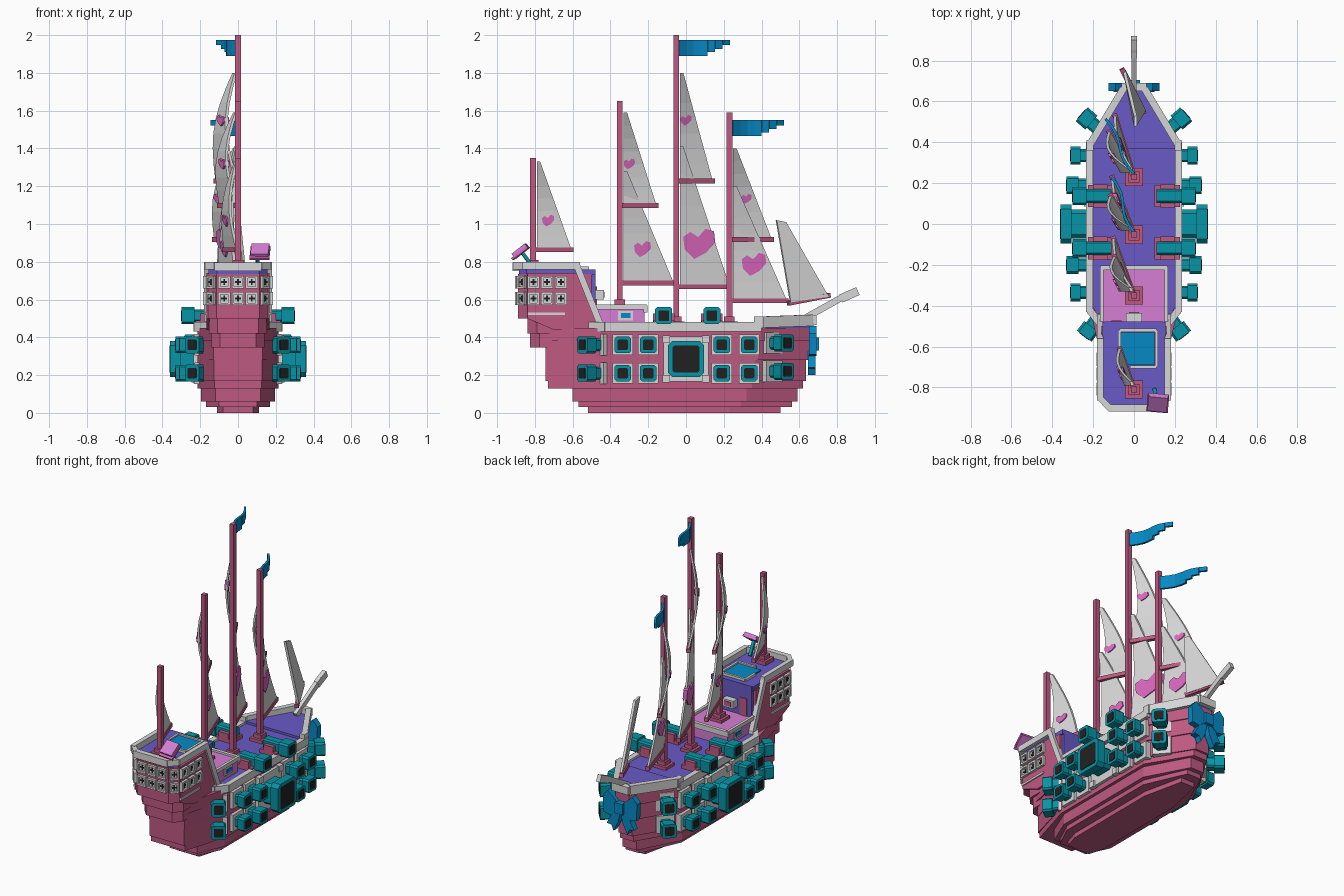
import bpy, bmesh
from math import sin, cos, pi
from mathutils import Vector as V

if "Cube" in bpy.data.objects:
    bpy.data.objects.remove(bpy.data.objects["Cube"])


def material(name, hexa):
    lin = [(int(hexa[i:i + 2], 16) / 255) ** 2.2 for i in (0, 2, 4)] + [1]
    m = bpy.data.materials.new(name)
    m.use_nodes = True
    m.diffuse_color = lin
    m.node_tree.nodes["Principled BSDF"].inputs["Base Color"].default_value = lin
    return m


ROSE = material("rose wood", "BD5A80")
WHITE = material("pale trim", "D6D6D6")
PURPLE = material("purple deck", "685AC5")
TEAL = material("teal metal", "0F93A4")
DARK = material("dark opening", "262626")
BLUE = material("blue cloth", "0E88C4")
PINK = material("pink deck", "D57DD3")
HEART = material("heart pink", "D866BC")


def finish(name, bm, mat):
    bmesh.ops.recalc_face_normals(bm, faces=bm.faces)
    me = bpy.data.meshes.new(name)
    bm.to_mesh(me)
    bm.free()
    me.materials.append(mat)
    ob = bpy.data.objects.new(name, me)
    bpy.context.collection.objects.link(ob)


def solid(name, pts, vec, mat):
    """Polygon extruded along a vector."""
    bm = bmesh.new()
    a = [bm.verts.new(p) for p in pts]
    b = [bm.verts.new(V(p) + V(vec)) for p in pts]
    n = len(a)
    bm.faces.new(a)
    bm.faces.new(b)
    for i in range(n):
        bm.faces.new((a[i], a[(i + 1) % n], b[(i + 1) % n], b[i]))
    finish(name, bm, mat)


def prism(name, half, z0, z1, mat):
    """Mirrored half outline (x, y) raised from z0 to z1."""
    pts = [(x, y, z0) for x, y in half] + [(-x, y, z0) for x, y in reversed(half)]
    solid(name, pts, (0, 0, z1 - z0), mat)


def bar(name, p, q, w, h, mat, cut=0):
    """Beam between two points, w across and h tall, corners optionally cut."""
    p, q = V(p), V(q)
    d = (q - p).normalized()
    s = d.cross(V((0, 0, 1)))
    s = s.normalized() if s.length > .01 else V((1, 0, 0))
    u = s.cross(d)
    w, h = w / 2, h / 2
    pts = []
    for a, b in ((1, 1), (-1, 1), (-1, -1), (1, -1)):
        if cut:
            pair = [(a * w, b * (h - cut)), (a * (w - cut), b * h)]
            pts += pair if a == b else pair[::-1]
        else:
            pts.append((a * w, b * h))
    solid(name, [p + s * a + u * b for a, b in pts], q - p, mat)


def box(name, x, y, z, mat):
    cx, cz = sum(x) / 2, sum(z) / 2
    bar(name, (cx, y[0], cz), (cx, y[1], cz), x[1] - x[0], z[1] - z[0], mat)


# Hull: stacked stepped layers
def outline(w, stern_w, ys, yb):
    return [(stern_w, ys), (w, max(ys + .1, -.42)), (w, yb - .27), (.05, yb)]


for z0, z1, w, sw, ys, yb in [(0, .03, .11, .08, -.52, .50), (.03, .06, .17, .1, -.57, .56),
                              (.06, .13, .195, .12, -.6, .59), (.13, .17, .215, .125, -.73, .62),
                              (.17, .28, .215, .127, -.745, .635), (.28, .38, .215, .13, -.745, .65),
                              (.38, .45, .215, .14, -.745, .665)]:
    prism("hull_layer", outline(w, sw, ys, yb), z0, z1, ROSE)
prism("main_deck", outline(.205, .15, -.5, .66), .44, .465, PURPLE)
prism("bow_deck", [(.205, .37), (.205, .39), (.045, .66)], .46, .48, PURPLE)

# Stern castle
for z0, z1, w, y in [(.345, .42, .14, -.825), (.42, .5, .153, -.84), (.5, .735, .16, -.89)]:
    prism("castle_layer", [(w, -.5), (w, y + .05), (w - .045, y)], z0, z1, ROSE)
prism("castle_deck", [(.155, -.48), (.155, -.845), (.112, -.885)], .73, .76, PURPLE)
box("castle_front_wall", (-.145, .145), (-.5, -.478), (.46, .76), PURPLE)
box("front_window_box", (-.04, .04), (-.48, -.435), (.6, .65), WHITE)
box("front_window_pane", (-.025, .025), (-.436, -.431), (.61, .64), ROSE)
box("cabin_door", (-.11, -.06), (-.479, -.472), (.55, .67), ROSE)
bar("stern_rail", (-.125, -.9, .775), (.125, -.9, .775), .035, .045, WHITE)

# Blue hatch with a pale frame
box("hatch", (-.065, .1), (-.69, -.53), (.755, .768), BLUE)
for a, b in [((-.02, -.7), (.11, -.7)), ((.11, -.7), (.11, -.52)),
             ((.11, -.52), (-.07, -.52)), ((-.07, -.52), (-.07, -.62))]:
    bar("hatch_frame", (*a, .765), (*b, .765), .015, .022, WHITE)

# Middle cabin
box("middle_cabin", (-.15, .15), (-.48, -.22), (.46, .555), PINK)
bar("cabin_front_trim", (-.165, -.215, .55), (.165, -.215, .55), .022, .035, WHITE)
bar("bow_rail", (-.06, .67, .49), (.06, .67, .49), .04, .05, WHITE)


# Cannons: narrow barrel, wide muzzle with cut corners
def cannon(base, angle, size, length, bore, neck, frame=True):
    d = V((cos(angle), sin(angle), 0))
    b = V(base)
    e = b + d * length
    m = b + d * length * neck
    if frame:
        bar("port_frame", b - d * .02, b + d * .02, size * 1.26, size * 1.26, WHITE)
    bar("cannon_barrel", b - d * .01, m, size * .74, size * .74, TEAL, size * .1)
    bar("cannon_muzzle", m, e, size, size, TEAL, size * .12)
    bar("cannon_bore", e, e + d * .003, size * bore, size * bore, DARK, size * .06)


for s in (-1, 1):
    def ang(a):
        return a if s > 0 else pi - a
    for z in (.21, .36):
        for y, n in [(-.335, .095), (-.2, .115), (.19, .115), (.335, .095)]:
            cannon((s * .215, y, z), ang(0), .087, n, .63, .5)
        cannon((s * .162, .455, z + .01), ang(.72), .09, .125, .63, .5)
        cannon((s * .172, -.455, z), ang(-.92), .09, .118, .63, .5)
    cannon((s * .215, 0, .285), ang(0), .19, .145, .76, .62)
    for dy in (-.105, .105):
        for z in (.18, .39):
            bar("big_port_corner", (s * .21, dy, z), (s * .245, dy, z), .04, .04, WHITE)
    # Deck guns on carriages
    for y in (-.118, .137):
        box("gun_carriage", sorted((s * .1, s * .225)), (y - .055, y + .055), (.46, .49), ROSE)
        for e in (-.045, .045):
            box("carriage_cheek", sorted((s * .13, s * .2)), (y + e - .012, y + e + .012), (.48, .525), ROSE)
        cannon((s * .12, y, .515), ang(0), .09, .18, .63, .62, False)

    # Rails
    bar("side_rail", (s * .218, -.43, .455), (s * .218, .4, .455), .035, .05, WHITE)
    bar("quarter_rail", (s * .15, -.51, .455), (s * .218, -.42, .455), .035, .05, WHITE)
    bar("bow_side_rail", (s * .215, .39, .48), (s * .05, .665, .49), .035, .06, WHITE)
    bar("bow_rail_end", (s * .215, .36, .48), (s * .215, .41, .48), .035, .06, WHITE)
    bar("cabin_side_trim", (s * .158, -.48, .56), (s * .158, -.21, .56), .018, .025, WHITE)
    box("cabin_window_frame", sorted((s * .15, s * .157)), (-.36, -.28), (.49, .54), WHITE)
    box("cabin_window", sorted((s * .157, s * .161)), (-.345, -.295), (.502, .528), BLUE)

    # Castle sides, sloped front edge, rails
    wall = [(s * .15, y, z) for y, z in
            [(-.84, .5), (-.84, .74), (-.58, .74), (-.46, .47), (-.5, .44), (-.7, .44)]]
    solid("castle_side_wall", wall, (s * .018, 0, 0), ROSE)
    bar("castle_side_rail", (s * .165, -.56, .78), (s * .165, -.865, .78), .03, .04, WHITE)
    bar("castle_corner_rail", (s * .168, -.85, .778), (s * .115, -.905, .778), .03, .04, WHITE)
    bar("castle_slope_rail", (s * .165, -.58, .785), (s * .165, -.455, .47), .03, .035, WHITE)
    bar("castle_step", (s * .165, -.5, .46), (s * .165, -.44, .46), .03, .05, WHITE)
    bar("side_molding", (s * .168, -.84, .525), (s * .168, -.64, .525), .014, .014, WHITE)


# Castle windows: raised frame and a dark cross-shaped opening
def window(center, normal, width):
    c, n = V(center), V(normal).normalized()
    t = n.cross(V((0, 0, 1)))
    up = V((0, 0, 1))
    bar("window_pane", c, c + n * .006, width, .062, WHITE)
    for k in (-1, 1):
        post, sill = c + t * k * (width / 2 - .004), c + up * k * .028
        bar("window_post", post, post + n * .018, .012, .066, WHITE)
        bar("window_sill", sill, sill + n * .018, width, .012, WHITE)
    bar("window_cross", c, c + n * .009, .032, .01, DARK)
    bar("window_cross", c, c + n * .009, .01, .032, DARK)


for z in (.605, .692):
    for x in (-.073, 0, .073):
        window((x, -.888, z), (0, -1, 0), .06)
    for s in (-1, 1):
        window((s * .138, -.865, z), (s, -.95, 0), .05)
        for y in (-.808, -.735, -.662):
            window((s * .166, y, z), (s, 0, 0), .06)

# Tilted pink lookout board on a teal stem
bar("board_stem", (.1, -.81, .77), (.11, -.875, .86), .018, .018, TEAL)
bar("board", (.113, -.91, .83), (.12, -.84, .885), .095, .03, PINK)
bar("board_rim", (.113, -.918, .815), (.12, -.835, .878), .105, .012, HEART)

# Masts
for y, z0, top in [(-.81, .76, 1.35), (-.35, .55, 1.65), (-.052, .46, 2), (.23, .46, 1.59)]:
    bar("mast", (0, y, z0), (0, y, top), .03, .03, ROSE)
    box("mast_base", (-.045, .045), (y - .045, y + .045), (z0, z0 + .025), ROSE)
    box("mast_collar", (-.028, .028), (y - .028, y + .028), (z0, z0 + .05), ROSE)


# Sails: swung to one side, bellied, each with boom and heart
def sail(y0, foot, z0, z1, swing, belly, heart):
    def at(y, z):
        return V((-swing * (y - y0) - belly * sin(pi * (z - z0) / (z1 - z0)), y, z))
    bm = bmesh.new()
    rows, cols = 7, 3
    sides = []
    for dx in (-.007, .007):
        g = []
        for r in range(rows + 1):
            t = r / rows
            w = foot * (1 - t) + .018 * t
            g.append([bm.verts.new(at(y0 + .02 + w * c / cols, z0 + (z1 - z0) * t) + V((dx, 0, 0)))
                      for c in range(cols + 1)])
        for r in range(rows):
            for c in range(cols):
                bm.faces.new((g[r][c], g[r][c + 1], g[r + 1][c + 1], g[r + 1][c]))
        sides.append(g)
    rims = [g[0] + [r[-1] for r in g[1:]] + g[-1][-2::-1] + [r[0] for r in g[-2:0:-1]] for g in sides]
    n = len(rims[0])
    for i in range(n):
        j = (i + 1) % n
        bm.faces.new((rims[0][i], rims[0][j], rims[1][j], rims[1][i]))
    finish("sail", bm, WHITE)
    end = at(y0 + foot + .03, z0) - V((0, 0, .012))
    bar("sail_boom", (0, y0, z0 - .012), end, .025, .025, ROSE)
    # Flat tilted heart lying along the sail
    hy, hz, size = heart
    mid = at(hy, hz) - V((.015, 0, 0))
    along = (at(hy + .02, hz) - at(hy - .02, hz)) * 25
    rise = (at(hy, hz + .02) - at(hy, hz - .02)) * 25
    shape = [(-.15, -.5), (.22, -.3), (.5, .02), (.46, .36), (.2, .44),
             (-.03, .18), (-.28, .34), (-.5, .18), (-.45, -.2)]
    solid("sail_heart", [mid + (along * a + rise * b) * size for a, b in shape], (.03, 0, 0), HEART)


for args in [(-.81, .18, .875, 1.33, .35, .035, (-.73, 1.02, .065)),
             (-.35, .26, .7, 1.28, .36, .025, (-.23, .87, .09)),
             (-.35, .17, 1.11, 1.59, .5, .05, (-.3, 1.32, .06)),
             (-.052, .26, .68, 1.41, .38, .025, (.07, .9, .17)),
             (-.052, .17, 1.24, 1.8, .6, .05, (0, 1.55, .06)),
             (.23, .28, .605, 1.2, .31, .025, (.36, .79, .13)),
             (.23, .2, .93, 1.4, .55, .05, (.32, 1.135, .055))]:
    sail(*args)

# Jib and bowsprit
solid("jib", [(.0, .475, 1.02), (0, .525, 1.01), (-.055, .75, .615), (.045, .55, .585)],
      (.014, .006, 0), WHITE)
bar("jib_boom", (.05, .54, .58), (-.06, .76, .623), .025, .025, ROSE)
bar("bowsprit", (0, .6, .485), (0, .86, .63), .025, .035, WHITE)
bar("bowsprit_tip", (0, .82, .605), (0, .91, .645), .028, .045, WHITE)

# Stepped wavy pennants
for y0, top, swing in [(-.04, 1.975, .11), (.245, 1.55, .14)]:
    prev = V((0, y0, 0))
    for i, h in enumerate([.085, .085, .085, .085, .065, .048, .028]):
        t = (i + 1) / 7
        nxt = V((-swing * t - .015 * sin(2 * pi * t), y0 + .27 * t, 0))
        z = V((0, 0, top - h / 2))
        bar("pennant", prev + z, nxt + z, .014, h, BLUE)
        prev = nxt

# Ribbon bow on the prow
box("ribbon_knot", (-.03, .03), (.63, .705), (.33, .4), BLUE)
for s in (-1, 1):
    for name, shape, y in [("ribbon_loop", [(.01, .35), (.07, .3), (.12, .31), (.125, .42), (.09, .46), (.01, .39)], .65),
                           ("ribbon_tail", [(0, .35), (.045, .34), (.1, .24), (.065, .235), (.05, .2), (.015, .27)], .645)]:
        solid(name, [(s * x, y, z) for x, z in shape], (0, .04, 0), BLUE)
